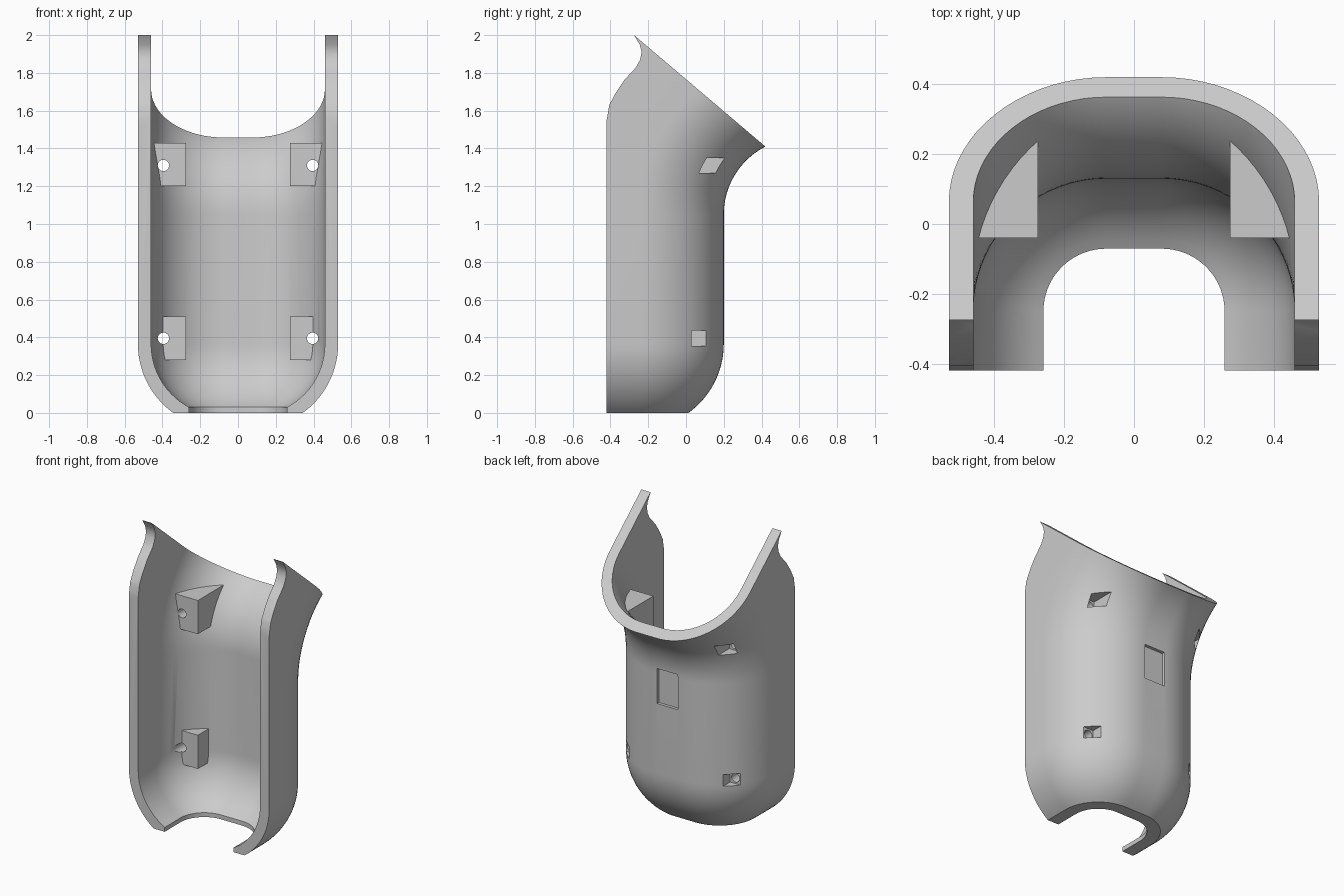
import bpy, bmesh
from math import sin, cos, asin, pi, radians
from mathutils import Matrix

cube = bpy.data.objects.get("Cube")
if cube:
    bpy.data.objects.remove(cube, do_unlink=True)

HALF_W, BACK, CORNER, WALL = 0.53, 0.20, 0.45, 0.07
DOME_Z, FLARE_Z, FLARE_Y = 0.365, 1.05, 0.604
ARC = 18

grey = bpy.data.materials.new("light grey plastic")
grey.use_nodes = True
grey.diffuse_color = (0.6, 0.6, 0.6, 1)
grey.node_tree.nodes["Principled BSDF"].inputs["Base Color"].default_value = (0.6, 0.6, 0.6, 1)


def make_object(name, bm):
    bmesh.ops.recalc_face_normals(bm, faces=bm.faces)
    mesh = bpy.data.meshes.new(name)
    bm.to_mesh(mesh)
    bm.free()
    mesh.materials.append(grey)
    ob = bpy.data.objects.new(name, mesh)
    bpy.context.collection.objects.link(ob)
    return ob


def u_section(inset, front):
    """U outline, open end forward, every wall moved in by inset."""
    r, cx, cy = CORNER - inset, HALF_W - CORNER, BACK - CORNER
    side = [(cx + r * cos(i * pi / 2 / ARC), cy + r * sin(i * pi / 2 / ARC))
            for i in range(ARC + 1)]
    half = [(HALF_W - inset, front)] + side
    return half + [(-x, y) for x, y in reversed(half)]


def u_solid(name, inset, front, floor, flare_end, drop=None):
    """Solid with a rounded lower end, a straight middle and a flared top."""
    r = CORNER - inset
    rings = []
    low = asin((DOME_Z - floor) / r)
    steps = 14
    for i in range(steps + 1):
        a = low * (1 - i / steps)
        section = u_section(inset + r * (1 - cos(a)), front)
        z = DOME_Z - r * sin(a)
        if i == 0 and drop is not None:
            rings.append([(x, y, drop) for x, y in section])
        rings.append([(x, y, z) for x, y in section])
    for i in range(25):
        t = flare_end * i / 24
        rings.append([(x, FLARE_Y - (FLARE_Y - y) * cos(t), FLARE_Z + (FLARE_Y - y) * sin(t))
                      for x, y in u_section(inset, front)])
    bm = bmesh.new()
    loops = [[bm.verts.new(p) for p in ring] for ring in rings]
    n = len(loops[0])
    for a, b in zip(loops, loops[1:]):
        for i in range(n):
            j = (i + 1) % n
            bm.faces.new((a[i], a[j], b[j], b[i]))
    bm.faces.new(loops[0])
    bm.faces.new(loops[-1])
    return make_object(name, bm)


def box(name, x0, x1, y0, y1, z0, z1):
    bm = bmesh.new()
    size = Matrix.Diagonal((x1 - x0, y1 - y0, z1 - z0, 1))
    place = Matrix.Translation(((x0 + x1) / 2, (y0 + y1) / 2, (z0 + z1) / 2))
    bmesh.ops.create_cube(bm, size=1, matrix=place @ size)
    return make_object(name, bm)


def rod(name, x, y0, y1, z, radius):
    bm = bmesh.new()
    place = Matrix.Translation((x, (y0 + y1) / 2, z)) @ Matrix.Rotation(pi / 2, 4, 'X')
    bmesh.ops.create_cone(bm, cap_ends=True, segments=24, radius1=radius, radius2=radius,
                          depth=y1 - y0, matrix=place)
    return make_object(name, bm)


def combine(target, cutter, operation):
    cutter.hide_render = True
    mod = target.modifiers.new("cut", 'BOOLEAN')
    mod.operation, mod.object, mod.solver = operation, cutter, 'EXACT'
    bpy.context.view_layer.objects.active = target
    bpy.ops.object.modifier_apply(modifier=mod.name)
    bpy.data.objects.remove(cutter, do_unlink=True)


# Solid outer body, trimmed by its side outline
shell = u_solid("curved_shell", 0, -1.0, 0, radians(72))
outline = [(-0.42, -0.1), (-0.42, 1.55), (-0.406, 1.63), (-0.375, 1.69), (-0.327, 1.762),
           (-0.264, 1.83), (-0.243, 1.87), (-0.235, 1.91), (-0.245, 1.95), (-0.275, 2.0),
           (0.42, 1.41), (0.72, 1.155), (0.72, -0.1)]
bm = bmesh.new()
face = bm.faces.new([bm.verts.new((-0.8, y, z)) for y, z in outline])
out = bmesh.ops.extrude_face_region(bm, geom=[face])
bmesh.ops.translate(bm, vec=(1.6, 0, 0),
                    verts=[v for v in out["geom"] if isinstance(v, bmesh.types.BMVert)])
combine(shell, make_object("side_outline", bm), 'INTERSECT')

# Inner hollow, with the four screw bosses left standing in it
hollow = u_solid("hollow", WALL, -1.1, 0.03, radians(74), drop=-0.05)
for s in (-1, 1):
    xs = sorted((s * 0.275, s * 0.65))
    for z0, z1 in ((0.28, 0.51), (1.20, 1.43)):
        combine(hollow, box("boss", *xs, -0.04, 0.6, z0, z1), 'DIFFERENCE')
combine(shell, hollow, 'DIFFERENCE')

# Screw holes and the square pockets behind them
for s in (-1, 1):
    xs = sorted((s * 0.355, s * 0.435))
    for z, floor in ((0.395, 0.03), (1.31, 0.04)):
        combine(shell, box("pocket", *xs, floor, 0.6, z - 0.04, z + 0.04), 'DIFFERENCE')
        combine(shell, rod("screw_hole", s * 0.395, -0.3, floor + 0.03, z, 0.03), 'DIFFERENCE')

# Shallow label recess on the back
combine(shell, box("label_recess", -0.078, 0.078, 0.18, 0.3, 0.84, 1.08), 'DIFFERENCE')

bpy.ops.object.select_all(action='DESELECT')
shell.select_set(True)
bpy.context.view_layer.objects.active = shell
bpy.ops.object.shade_smooth_by_angle(angle=radians(30))
